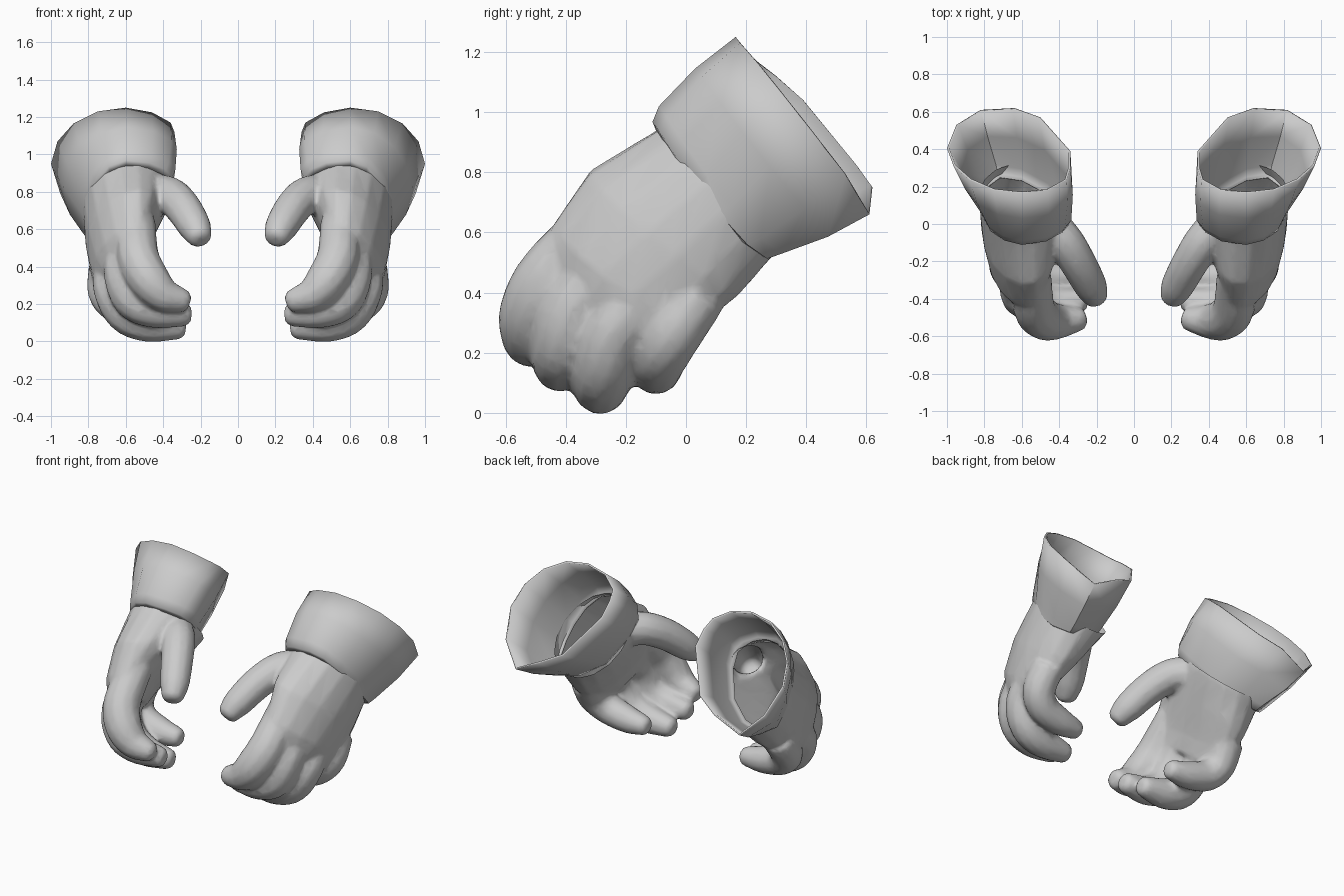
import bpy, bmesh, math
from mathutils import Vector as V

if "Cube" in bpy.data.objects:
    bpy.data.objects.remove(bpy.data.objects["Cube"])


def make(name, rings, cap=False):
    """Skin a list of equal-length point rings into a tube object."""
    bm = bmesh.new()
    vs = [[bm.verts.new(p) for p in r] for r in rings]
    n = len(rings[0])
    for r0, r1 in zip(vs, vs[1:]):
        for i in range(n):
            bm.faces.new((r0[i], r0[(i + 1) % n], r1[(i + 1) % n], r1[i]))
    if cap:
        bm.faces.new(vs[0][::-1])
        bm.faces.new(vs[-1])
    bmesh.ops.recalc_face_normals(bm, faces=bm.faces)
    me = bpy.data.meshes.new(name)
    bm.to_mesh(me)
    bm.free()
    ob = bpy.data.objects.new(name, me)
    bpy.context.collection.objects.link(ob)
    return ob


def ellipse(c, a, b, n=16, flat=1):
    """Elliptical ring; flat < 1 flattens the side opposite to b."""
    c, a, b = V(c), V(a), V(b)
    return [c + a * math.cos(t) + b * math.sin(t) * (1 if math.sin(t) > 0 else flat)
            for t in (2 * math.pi * i / n for i in range(n))]


def digit(name, pts):
    """Round-ended tube through (x, y, z, radius) points."""
    p = [V(q) for q in pts]
    p = [2 * p[0] - p[1]] + p + [2 * p[-1] - p[-2]]
    path = []
    for i in range(1, len(p) - 2):
        for k in range(4):
            t = k / 4
            path.append(0.5 * (2 * p[i] + (p[i + 1] - p[i - 1]) * t
                        + (2 * p[i - 1] - 5 * p[i] + 4 * p[i + 1] - p[i + 2]) * t * t
                        + (3 * p[i] - p[i - 1] - 3 * p[i + 1] + p[i + 2]) * t ** 3))
    path.append(p[-2])
    rings = []
    for i, q in enumerate(path):
        tan = (path[min(i + 1, len(path) - 1)] - path[max(i - 1, 0)]).to_3d().normalized()
        u = tan.cross(V((0, -.7, .7))).normalized()
        w = tan.cross(u)
        rings.append(ellipse(q.to_3d(), u * q.w, w * q.w, 12))
    # blunt rounded tip
    end = path[-1]
    for d, s in ((.5, .85), (.75, .5)):
        rings.append(ellipse(end.to_3d() + tan * end.w * d, u * end.w * s, w * end.w * s, 12))
    return make(name, rings, True)


# palm, from inside the cuff to the knuckles
palm = make("gloved_hands", [ellipse(c, a, b, 16, f) for c, a, b, f in (
    ((.60, .24, .88), (-.06, -.19, .19), (.22, -.03, .03), 1),
    ((.595, .11, .745), (-.06, -.20, .20), (.228, -.04, .02), 1),
    ((.605, -.07, .60), (-.08, -.245, .21), (.195, -.06, 0), .9),
    ((.61, -.20, .455), (-.09, -.23, .18), (.15, -.08, 0), .7),
    ((.61, -.26, .37), (-.09, -.20, .16), (.11, -.06, 0), .7))], True)

# curled fingers and thumb
parts = [palm] + [digit(n, p) for n, p in (
    ("index", [(.54, -.28, .64, .10), (.535, -.445, .46, .113), (.48, -.51, .335, .113),
               (.40, -.52, .25, .095), (.31, -.51, .22, .07)]),
    ("middle", [(.61, -.22, .53, .10), (.605, -.365, .36, .113), (.56, -.405, .225, .11),
                (.45, -.42, .16, .09), (.30, -.41, .145, .068)]),
    ("ring", [(.67, -.11, .43, .10), (.67, -.235, .28, .105), (.60, -.275, .15, .108),
              (.48, -.285, .09, .095), (.33, -.28, .075, .068)]),
    ("little", [(.70, .035, .39, .10), (.705, -.045, .265, .10), (.635, -.09, .185, .096),
                (.50, -.10, .145, .085), (.39, -.10, .135, .065)]),
    ("thumb", [(.45, .0, .79, .105), (.365, -.10, .78, .102), (.295, -.215, .715, .098),
               (.235, -.325, .62, .09), (.212, -.375, .575, .075)]))]

# fuse the hand into one skin
bpy.ops.object.select_all(action='DESELECT')
for o in parts:
    o.select_set(True)
bpy.context.view_layer.objects.active = palm
bpy.ops.object.join()
m = palm.modifiers.new("fuse", 'REMESH')
m.mode = 'VOXEL'
m.voxel_size = .014
m = palm.modifiers.new("soften", 'SMOOTH')
m.factor, m.iterations = .5, 5
m = palm.modifiers.new("reduce", 'DECIMATE')
m.ratio = .2
me = bpy.data.meshes.new_from_object(palm.evaluated_get(bpy.context.evaluated_depsgraph_get()))
palm.modifiers.clear()

# open the wrist so the glove is hollow
bm = bmesh.new()
bm.from_mesh(me)
bmesh.ops.bisect_plane(bm, geom=bm.verts[:] + bm.edges[:] + bm.faces[:],
                       plane_co=(.6, .12, .762), plane_no=(0, .72, .69), clear_outer=True)
bm.to_mesh(me)
bm.free()
palm.data = me

# flared cuff: opening ring, bulging middle, wrist ring and tucked lip
opening = [V(p) for p in (
    (.34, .30, 1.12), (.36, .235, 1.17), (.46, .18, 1.225), (.60, .165, 1.25),
    (.75, .18, 1.23), (.88, .235, 1.165), (.965, .31, 1.07), (1.0, .405, .95),
    (.95, .53, .79), (.82, .61, .66), (.64, .62, .75), (.50, .57, .82), (.34, .39, 1.04))]
wrist = [V(p) for p in (
    (.335, .02, .92), (.37, -.02, .965), (.46, -.07, 1.005), (.60, -.09, 1.02),
    (.70, -.065, .985), (.78, -.01, .90), (.825, .07, .79), (.84, .15, .69),
    (.83, .25, .58), (.74, .32, .53), (.60, .30, .56), (.45, .22, .65), (.35, .10, .82))]
centre = V((.59, .12, .77))
mid = [(a + b) / 2 + ((a + b) / 2 - V((.63, .26, .86))) * .035 for a, b in zip(opening, wrist)]
lips = [[centre + (p - centre) * s + V((0, -.72, -.69)) * d for p in wrist]
        for s, d in ((.93, .05), (.84, .06))]
cuff = make("cuffs", [opening, mid, wrist] + lips)
m = cuff.modifiers.new("thickness", 'SOLIDIFY')
m.thickness, m.offset = .012, -1

# mirror to make the pair, shade smooth
for ob, angle in ((palm, 60), (cuff, 50)):
    ob.modifiers.new("pair", 'MIRROR').use_mirror_merge = False
    bpy.ops.object.select_all(action='DESELECT')
    ob.select_set(True)
    bpy.context.view_layer.objects.active = ob
    bpy.ops.object.shade_smooth_by_angle(angle=math.radians(angle))
